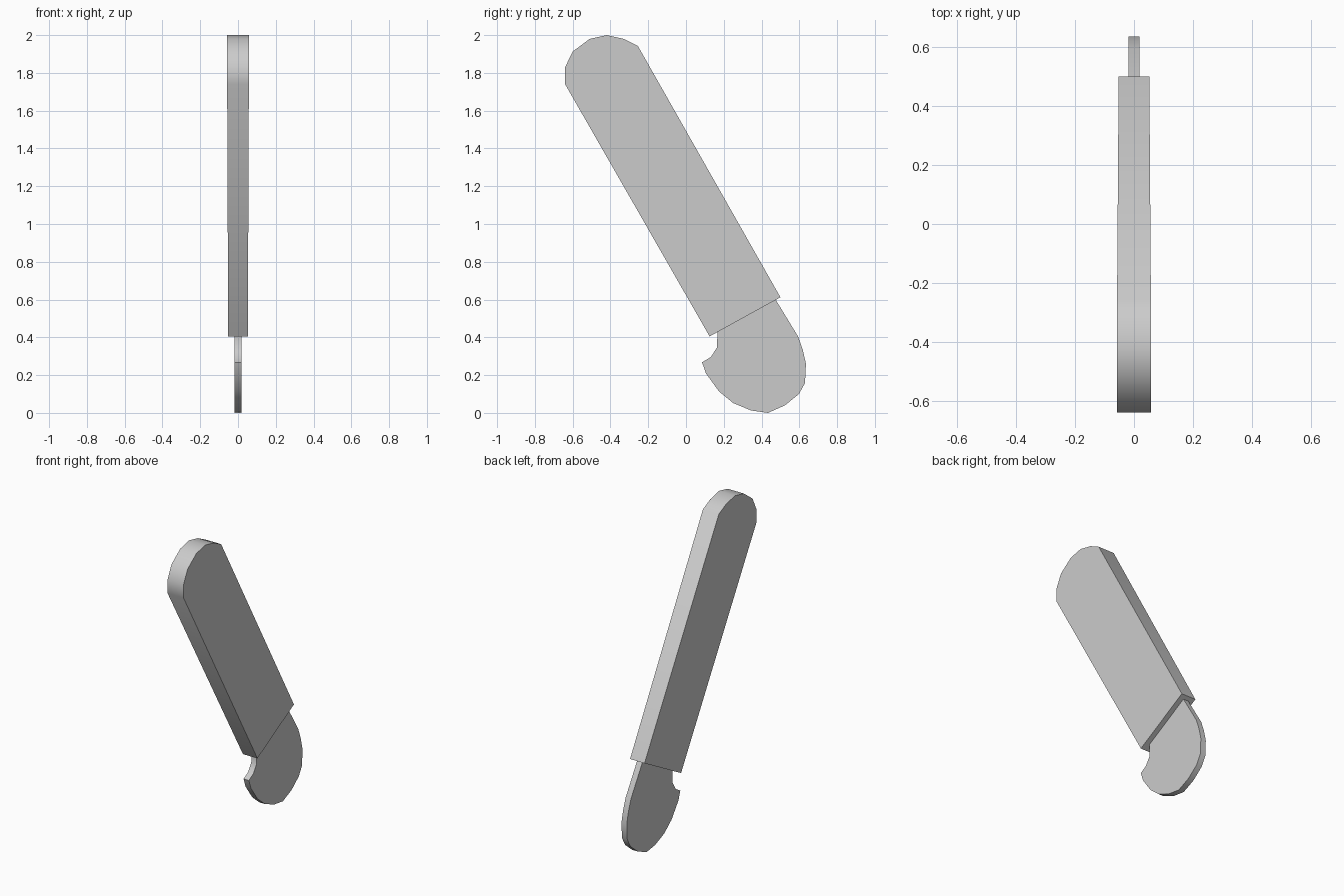
import bpy
import bmesh
import math

cube = bpy.data.objects.get("Cube")
if cube:
    bpy.data.objects.remove(cube, do_unlink=True)

grey = bpy.data.materials.new("plain grey")
grey.use_nodes = True
grey.diffuse_color = (0.6, 0.6, 0.6, 1)
grey.node_tree.nodes["Principled BSDF"].inputs["Base Color"].default_value = (0.6, 0.6, 0.6, 1)


def slab(name, outline, half_width):
    """Extrude a side outline of (y, z) points across x; half_width depends on (y, z)."""
    bm = bmesh.new()
    left = [bm.verts.new((half_width(y, z), y, z)) for y, z in outline]
    right = [bm.verts.new((-half_width(y, z), y, z)) for y, z in outline]
    bm.faces.new(left)
    bm.faces.new(right[::-1])
    for i in range(len(outline)):
        j = (i + 1) % len(outline)
        bm.faces.new((left[i], right[i], right[j], left[j]))
    bmesh.ops.recalc_face_normals(bm, faces=bm.faces)
    mesh = bpy.data.meshes.new(name)
    bm.to_mesh(mesh)
    bm.free()
    mesh.materials.append(grey)
    obj = bpy.data.objects.new(name, mesh)
    bpy.context.collection.objects.link(obj)
    bpy.ops.object.select_all(action="DESELECT")
    obj.select_set(True)
    bpy.context.view_layer.objects.active = obj
    bpy.ops.object.shade_smooth_by_angle(angle=math.radians(40))
    return obj


def handle_width(y, z):
    # Thickens gently from the blade end to the rounded end
    along = (z - 0.5) * 0.87 - (y - 0.31) * 0.5
    return 0.052 + 0.0035 * along


# Handle: leaning bar with a rounded upper end
slab("handle", [
    (0.125, 0.405), (0.50, 0.612), (-0.255, 1.943), (-0.33, 1.98),
    (-0.42, 2.0), (-0.51, 1.98), (-0.60, 1.913), (-0.64, 1.83), (-0.64, 1.74),
], handle_width)

# Blade: thin hooked plate, its root tucked just inside the handle
slab("hooked_blade", [
    (0.465, 0.615), (0.476, 0.597), (0.593, 0.405), (0.618, 0.335), (0.635, 0.26),
    (0.63, 0.158), (0.598, 0.10), (0.524, 0.04), (0.434, 0.0), (0.344, 0.013),
    (0.25, 0.052), (0.175, 0.113), (0.105, 0.21), (0.085, 0.268),
    (0.132, 0.296), (0.163, 0.345), (0.167, 0.42), (0.16, 0.445),
], lambda y, z: 0.019)
